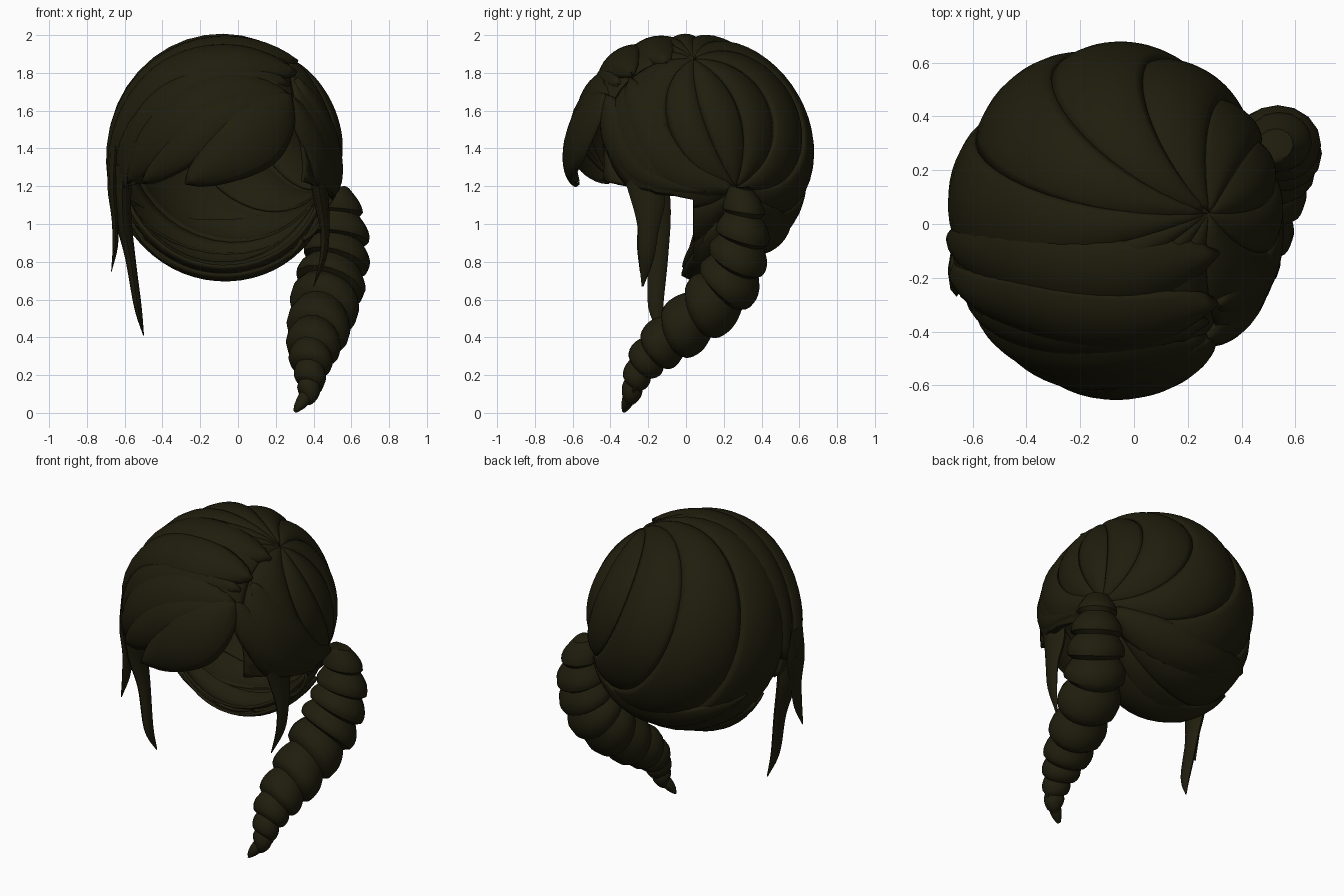
import bpy, bmesh
from math import sin, cos, pi, atan2, sqrt, radians
from mathutils import Vector

cube = bpy.data.objects.get("Cube")
if cube:
    bpy.data.objects.remove(cube)

# Single dark hair colour
hair = bpy.data.materials.new("dark_olive_hair")
hair.use_nodes = True
colour = (0.014, 0.0125, 0.004, 1)
hair.diffuse_color = colour
hair.node_tree.nodes["Principled BSDF"].inputs["Base Color"].default_value = colour

# Head ellipsoid that the locks lie on
CENTRE = Vector((-0.07, 0.02, 1.36))
RADII = Vector((0.605, 0.635, 0.635))


def to_unit(p):
    q = Vector(p) - CENTRE
    return Vector(a / b for a, b in zip(q, RADII)).normalized()


def to_head(q):
    return CENTRE + Vector(a * b for a, b in zip(q, RADII))


def finish(name, bm, thickness=0):
    """Turn a bmesh into a smooth-shaded hair object."""
    mesh = bpy.data.meshes.new(name)
    bm.to_mesh(mesh)
    bm.free()
    mesh.materials.append(hair)
    obj = bpy.data.objects.new(name, mesh)
    bpy.context.collection.objects.link(obj)
    if thickness:
        mod = obj.modifiers.new("thickness", "SOLIDIFY")
        mod.thickness = thickness
        mod.offset = 0
    bpy.ops.object.select_all(action="DESELECT")
    obj.select_set(True)
    bpy.context.view_layer.objects.active = obj
    bpy.ops.object.shade_smooth_by_angle(angle=0.7)


def grid(rows, closed=False):
    """Skin rows of points with quads."""
    bm = bmesh.new()
    vs = [[bm.verts.new(p) for p in row] for row in rows]
    n = len(rows[0])
    for a, b in zip(vs, vs[1:]):
        for j in range(n if closed else n - 1):
            k = (j + 1) % n
            bm.faces.new((a[j], a[k], b[k], b[j]))
    if closed:
        bm.faces.new(vs[0])
        bm.faces.new(vs[-1])
    bmesh.ops.remove_doubles(bm, verts=bm.verts, dist=0.0005)
    bmesh.ops.recalc_face_normals(bm, faces=bm.faces)
    return bm


def sample(pts, t):
    """Smooth curve through the points, t from 0 to 1."""
    pts = [Vector(p) for p in pts]
    s = t * (len(pts) - 1)
    i = min(int(s), len(pts) - 2)
    f = s - i
    b, c = pts[i], pts[i + 1]
    a = pts[i - 1] if i else b * 2 - c
    d = pts[i + 2] if i + 2 < len(pts) else c * 2 - b
    return (b * 2 + (c - a) * f + (a * 2 - b * 5 + c * 4 - d) * f ** 2
            + (b * 3 - a - c * 3 + d) * f ** 3) / 2


# Crown locks: arcs sweeping round the head from the whorl to the braid root
whorl = to_unit((0.27, 0.04, 1.86))
root = to_unit((0.54, 0.30, 1.17))
mid = (whorl + root) / 2
half = (root - whorl).length / 2
axis = (root - whorl).normalized()
side = axis.cross(mid.normalized())


def arc_point(angle, s):
    n = mid.normalized() * cos(angle) + side * sin(angle)
    e = axis.cross(n)
    k = mid.length * cos(angle)
    end = atan2(half, -mid.length * sin(angle))
    beta = end * (2 * s - 1)
    return n * k + (e * cos(beta) + axis * sin(beta)) * sqrt(1 - k * k)


def in_face_opening(p):
    if p.z < 1.14 - 0.2 * p.y:
        return p.y < 0.04
    return p.y < -0.43


edges = [-135, -50, -12, 20, 50, 75, 97, 118, 140, 162, 187, 225]
ACROSS, ALONG = 10, 30
for i, (lo, hi) in enumerate(zip(edges, edges[1:])):
    rows = []
    for a in range(ALONG + 1):
        s = a / ALONG
        row = []
        for b in range(ACROSS + 1):
            u = b / ACROSS
            angle = radians(lo + (hi - lo) * u)
            lift = (0.045 * sin(pi * u) ** 0.7 + 0.018 * u) * sin(pi * s) ** 0.5
            row.append(to_head(arc_point(angle, s) * (0.97 + lift)))
        rows.append(row)
    bm = grid(rows)
    # Trim the lock at the hairline
    for co, no in (((0, 0.04, 0), (0, 1, 0)), ((0, -0.43, 0), (0, 1, 0)),
                   ((0, 0, 1.14), (0, 0.2, 1))):
        bmesh.ops.bisect_plane(bm, geom=bm.verts[:] + bm.edges[:] + bm.faces[:],
                               plane_co=co, plane_no=no)
    gone = [f for f in bm.faces if in_face_opening(f.calc_center_median())]
    bmesh.ops.delete(bm, geom=gone, context="FACES")
    finish(f"crown_lock_{i + 1}", bm, 0.02)


def head_lock(name, width, lift, *path):
    """A leaf-shaped lock lying on the head."""
    rows, steps = [], 20
    for a in range(steps + 1):
        t = a / steps
        p = to_unit(sample(path, t))
        q = to_unit(sample(path, min(t + 0.02, 1)))
        o = to_unit(sample(path, max(t - 0.02, 0)))
        lateral = p.cross(q - o).normalized()
        w = width * (0.04 + sin(pi * t ** 0.85) ** 0.7)
        row = []
        for b in range(9):
            u = b / 4 - 1
            d = (p + lateral * w * u).normalized()
            row.append(to_head(d * (lift + 0.05 * (1 - u * u))))
        rows.append(row)
    finish(name, grid(rows), 0.015)


# Bands laid over the top of the head, from the parting to the right side
head_lock("top_band_back", 0.22, 0.985, (0.29, -0.1, 1.83), (-0.05, -0.2, 1.96),
          (-0.5, -0.13, 1.75), (-0.68, -0.04, 1.25))
head_lock("top_band_front", 0.2, 1.015, (0.28, -0.27, 1.77), (0, -0.37, 1.89),
          (-0.42, -0.27, 1.72), (-0.66, -0.14, 1.23))
# Fringe swept from the parting to the right temple
parting = (0.27, -0.42, 1.68)
head_lock("fringe_upper", 0.2, 0.98, (0.27, -0.36, 1.74), (-0.1, -0.45, 1.84),
          (-0.45, -0.38, 1.62), (-0.62, -0.25, 1.22))
head_lock("fringe_middle", 0.24, 0.985, parting, (-0.1, -0.52, 1.71),
          (-0.42, -0.46, 1.47), (-0.57, -0.32, 1.22))
head_lock("fringe_lower", 0.2, 0.98, parting, (-0.1, -0.58, 1.58),
          (-0.3, -0.55, 1.4), (-0.5, -0.42, 1.22))
head_lock("fringe_leaf", 0.3, 1.0, parting, (0.14, -0.58, 1.53),
          (0.0, -0.62, 1.4), (-0.27, -0.57, 1.22))
# Left temple locks running back to the braid root
head_lock("temple_lock_front", 0.16, 0.98, parting, (0.37, -0.36, 1.48),
          (0.45, -0.2, 1.27), (0.53, 0.1, 1.17))
head_lock("temple_lock_back", 0.2, 0.985, (0.29, -0.28, 1.75), (0.44, -0.2, 1.47),
          (0.5, -0.03, 1.26), (0.53, 0.27, 1.17))
# Nape locks gathered under the head towards the braid
head_lock("nape_lock_back", 0.2, 0.995, (0.5, 0.32, 1.1), (0.2, 0.5, 0.9),
          (-0.25, 0.5, 0.9), (-0.6, 0.25, 1.12))
head_lock("nape_lock_outer", 0.17, 0.99, (0.46, 0.2, 0.98), (0.15, 0.1, 0.74),
          (-0.25, 0.1, 0.74), (-0.56, 0.12, 1.02))
head_lock("nape_lock_inner", 0.16, 0.92, (0.48, 0.2, 1.08), (0.2, 0.1, 0.78),
          (-0.25, 0.08, 0.78), (-0.58, 0.1, 1.12))


def tube(name, path, radii, steps, sides, flat=1.0, coil=0, slant=0.0):
    """Loft a tapering tube; coil rows at a time flare outwards, slanted."""
    rows = []
    for a in range(steps + 1):
        flare = 0.83 + 0.23 * sin(2.2 * (a % coil) / (coil - 1)) if coil else 1
        row = []
        for b in range(sides):
            ang = 2 * pi * b / sides
            t = min(max(a / steps + slant * cos(ang + 0.8), 0), 1)
            tan = (sample(path, min(t + 0.01, 1)) - sample(path, max(t - 0.01, 0))).normalized()
            x = Vector((1, 0, 0))
            x = (x - tan * tan.dot(x)).normalized()
            r = flare * max(sample([(v, 0) for v in radii], t).x, 0.004)
            row.append(sample(path, t) + x * r * flat * cos(ang) + tan.cross(x) * r * sin(ang))
        rows.append(row)
    finish(name, grid(rows, closed=True))


# Braid of overlapping slanted coils
tube("braid",
     [(0.52, 0.29, 1.2), (0.535, 0.3, 1.0), (0.52, 0.27, 0.82), (0.475, 0.19, 0.64),
      (0.43, 0.0, 0.46), (0.395, -0.165, 0.325), (0.385, -0.25, 0.21), (0.37, -0.29, 0.1),
      (0.3, -0.33, 0.01)],
     [0.07, 0.128, 0.155, 0.165, 0.15, 0.12, 0.08, 0.05, 0.012], 88, 16, 1.1, 8, 0.018)
# Loose hairs at the braid end
tube("braid_end_wisp", [(0.43, -0.24, 0.22), (0.44, -0.27, 0.14), (0.4, -0.28, 0.08)],
     [0.014, 0.012, 0.005], 8, 6)

# Loose strands hanging beside the face
strand_width = [0.1, 0.09, 0.055, 0.04, 0.005]
tube("right_strand_long",
     [(-0.61, -0.2, 1.32), (-0.61, -0.17, 1.06), (-0.57, -0.15, 0.82),
      (-0.53, -0.16, 0.56), (-0.5, -0.12, 0.41)], strand_width, 20, 8, 0.5)
tube("right_strand_short",
     [(-0.65, -0.16, 1.4), (-0.66, -0.18, 1.2), (-0.65, -0.2, 1.03),
      (-0.65, -0.22, 0.88), (-0.67, -0.24, 0.75)], strand_width, 16, 8, 0.35)
tube("left_strand",
     [(0.42, -0.24, 1.3), (0.44, -0.2, 1.13), (0.46, -0.2, 0.97),
      (0.45, -0.21, 0.82), (0.4, -0.23, 0.67)], strand_width, 16, 8, 0.45)
